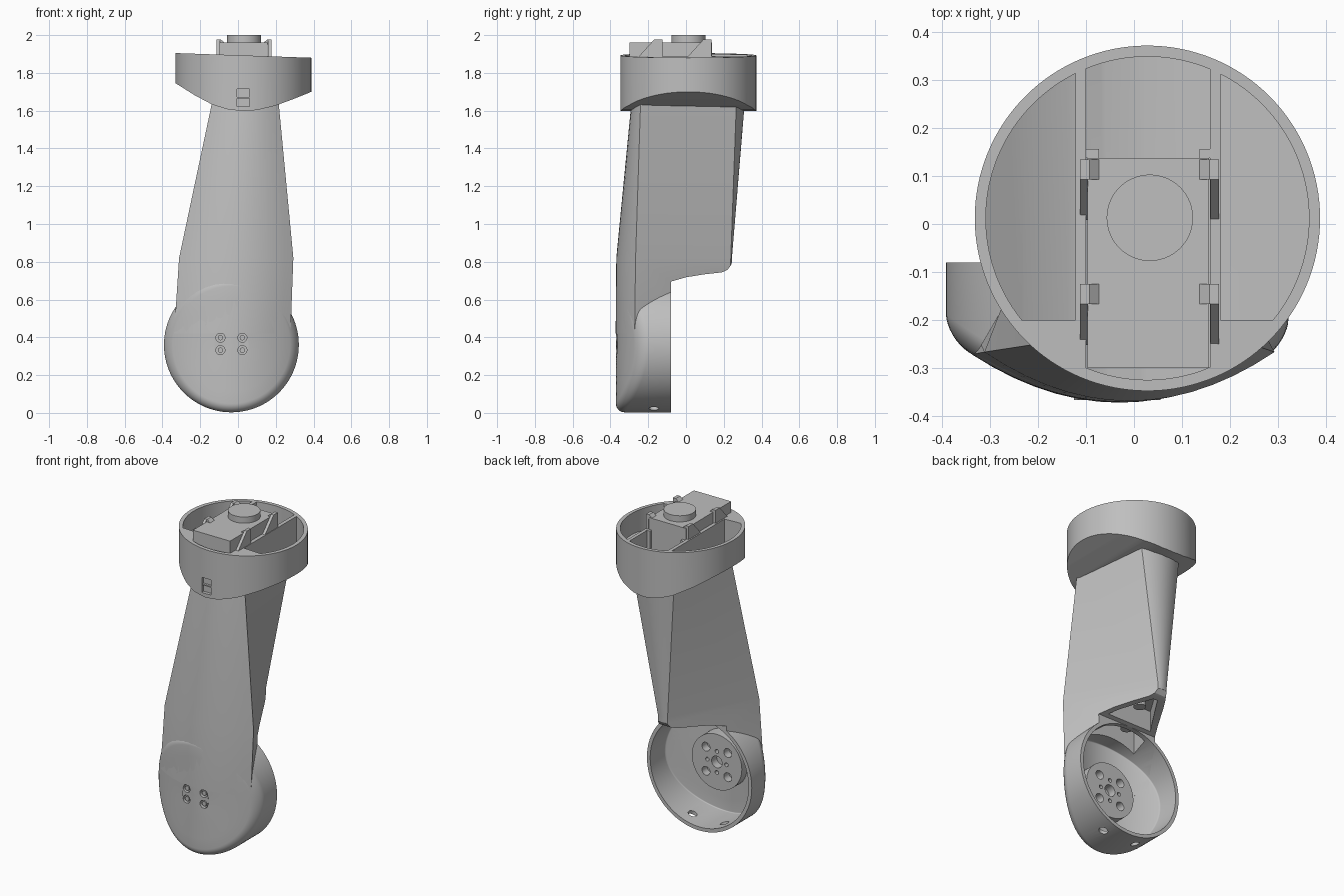
import bpy, bmesh
from math import sin, cos, pi, radians

cube = bpy.data.objects.get("Cube")
if cube:
    bpy.data.objects.remove(cube)

grey = bpy.data.materials.new("light_grey_plastic")
grey.use_nodes = True
grey.diffuse_color = (0.52, 0.52, 0.52, 1)
grey.node_tree.nodes["Principled BSDF"].inputs["Base Color"].default_value = (0.52, 0.52, 0.52, 1)


def loft(name, rings):
    """Closed solid skinned through rings of equal point count."""
    bm = bmesh.new()
    loops = [[bm.verts.new(p) for p in ring] for ring in rings]
    n = len(loops[0])
    for a, b in zip(loops, loops[1:]):
        for i in range(n):
            j = (i + 1) % n
            bm.faces.new((a[i], a[j], b[j], b[i]))
    bm.faces.new(loops[0])
    bm.faces.new(loops[-1])
    bmesh.ops.recalc_face_normals(bm, faces=bm.faces)
    mesh = bpy.data.meshes.new(name)
    bm.to_mesh(mesh)
    bm.free()
    mesh.materials.append(grey)
    ob = bpy.data.objects.new(name, mesh)
    bpy.context.collection.objects.link(ob)
    return ob


def prism(name, pts, axis, lo, hi):
    """Flat outline extruded along an axis."""
    place = {"x": lambda p, h: (h, p[0], p[1]),
             "y": lambda p, h: (p[0], h, p[1]),
             "z": lambda p, h: (p[0], p[1], h)}[axis]
    return loft(name, [[place(p, h) for p in pts] for h in (lo, hi)])


def box(name, x0, x1, y0, y1, z0, z1):
    return prism(name, [(x0, y0), (x1, y0), (x1, y1), (x0, y1)], "z", z0, z1)


def circle(cx, cy, r, n=72):
    return [(cx + r * cos(2 * pi * i / n), cy + r * sin(2 * pi * i / n)) for i in range(n)]


def boolean(target, tool, op="DIFFERENCE", keep=False):
    mod = target.modifiers.new("cut", "BOOLEAN")
    mod.operation, mod.object, mod.solver = op, tool, "EXACT"
    bpy.context.view_layer.objects.active = target
    bpy.ops.object.modifier_apply(modifier=mod.name)
    if not keep:
        bpy.data.objects.remove(tool)


# Arm: curved front, flat sides, back narrowing to a thin edge at the bottom
def section(z, front, back, steps=14):
    def arc(a, b, edge, mid):
        out = []
        for i in range(steps + 1):
            t = 2 * i / steps - 1
            out.append((a + (b - a) * (t + 1) / 2, edge + (mid - edge) * (1 - t * t), z))
        return out
    return arc(*front) + arc(*back)


arm = loft("arm", [
    section(1.655, (-0.135, 0.214, -0.24, -0.288), (0.173, -0.105, 0.267, 0.312)),
    section(0.82, (-0.312, 0.293, -0.267, -0.369), (0.025, -0.04, 0.237, 0.243)),
    section(0.42, (-0.338, 0.278, -0.272, -0.3725), (0.02, -0.03, 0.225, 0.23))])
underside = [(-0.08, 0.3), (-0.08, 0.695), (0, 0.718), (0.1, 0.734), (0.19, 0.744),
             (0.22, 0.757), (0.24, 0.785), (0.5, 0.8), (0.5, 0.3)]
boolean(arm, prism("trim", underside, "x", -0.6, 0.6))
boolean(arm, prism("back_recess", [(-0.165, -0.055), (0.14, -0.055), (0.01, 0.18), (-0.02, 0.18)],
                   "z", 0.6, 0.83))

# Lower joint shell: round cup whose front follows the arm's curve
JX, JZ = -0.035, 0.36


def joint_rings(radius, fillet, offset, back):
    spec = [(r * (radius - fillet), 0) for r in (0.05, 0.3, 0.55, 0.8)]
    for i in range(9):
        t = pi / 2 * i / 8
        spec.append((radius - fillet + fillet * sin(t), fillet * (1 - cos(t))))
    rings = []
    for r, dy in spec:
        rings.append([(x, -0.371 + offset + dy + 0.098 * ((x + 0.028) / 0.308) ** 2, z)
                      for x, z in circle(JX, JZ, r, 96)])
    rings.append([(x, back, z) for x, z in circle(JX, JZ, radius, 96)])
    return rings


joint = loft("joint_shell", joint_rings(0.357, 0.046, 0, -0.08))
boolean(joint, prism("front_pad", circle(JX, JZ, 0.09), "y", -0.3665, -0.345), "UNION")
cavity = loft("cavity", joint_rings(0.335, 0.006, 0.035, 0.1))
boolean(arm, cavity, keep=True)
boolean(joint, cavity)

# Opening from the joint up into the arm, with screw bosses inside
opening = prism("front_recess", [(-0.2, -0.24), (0.16, -0.24), (0.13, -0.11), (-0.17, -0.11)],
                "z", 0.56, 0.83)
boolean(arm, opening, keep=True)
boolean(joint, opening)
for i, (x, y, z) in enumerate([(0.0, 0.05, 0.752), (-0.09, -0.17, 0.74), (0.06, -0.17, 0.74)]):
    prism(f"recess_boss_{i}", circle(x, y, 0.035, 32), "z", z, 0.84)

# Holes through the lower wall and screw holes in the front
for a in (-19, 19):
    s, c = sin(radians(a)), cos(radians(a))
    rings = [[(JX + s * d + c * u, -0.17 + v, JZ - c * d + s * u) for u, v in circle(0, 0, 0.026, 24)]
             for d in (0.28, 0.42)]
    boolean(joint, loft("wall_hole", rings))
for sx in (-1, 1):
    for sz in (-1, 1):
        x, z = JX + 0.058 * sx, JZ + 0.005 + 0.033 * sz
        boolean(joint, prism("screw_hole", circle(x, z, 0.024, 24), "y", -0.45, -0.347))
        prism(f"screw_{sx}_{sz}", circle(x, z, 0.014, 20), "y", -0.362, -0.34)

# Round horn plate inside the joint
horn = prism("horn_plate", circle(JX, JZ, 0.17), "y", -0.336, -0.25)
holes = [(0, 0, 0.036)]
for k in range(4):
    a = pi / 4 + k * pi / 2
    holes += [(0.105 * cos(a), 0.105 * sin(a), 0.027),
              (0.065 * cos(a + pi / 4), 0.065 * sin(a + pi / 4), 0.012)]
for x, z, r in holes:
    boolean(horn, prism("horn_hole", circle(JX + x, JZ + z, r, 24), "y", -0.30, -0.2))

# Upper cup: round wall with a sloping rim and a saddle-shaped underside
CX, CY = 0.028, 0.012
saddle = [(-0.42, 1.8), (-0.33, 1.745), (-0.23, 1.682), (-0.14, 1.634), (-0.06, 1.608), (0.02, 1.598),
          (0.1, 1.603), (0.2, 1.627), (0.3, 1.664), (0.45, 1.725)]
cup = prism("cup", circle(CX, CY, 0.36, 128), "z", 1.5, 2.0)
boolean(cup, prism("cup_profile", saddle + [(0.45, 1.878), (-0.42, 1.908)], "y", -0.6, 0.6),
        "INTERSECT")
raised = [(x, z + 0.06) for x, z in saddle] + [(0.45, 2.2), (-0.42, 2.2)]
for x0, x1, y0 in [(-0.5, -0.122, -0.2), (-0.1, 0.158, -0.5), (0.18, 0.6, -0.2)]:
    pocket = prism("pocket", circle(CX, CY, 0.337, 128), "z", 1.5, 2.1)
    boolean(pocket, prism("pocket_floor", raised, "y", -0.7, 0.7), "INTERSECT")
    boolean(pocket, box("pocket_limit", x0, x1, y0, 0.6, 1.4, 2.3), "INTERSECT")
    boolean(cup, pocket)

# Small port in the cup front
boolean(cup, box("port", -0.004, 0.06, -0.45, -0.328, 1.622, 1.715))
box("port_bar", -0.004, 0.06, -0.342, -0.326, 1.665, 1.672)

# Motor block with output disc
box("motor_block", -0.097, 0.156, -0.3, 0.138, 1.65, 1.962)
prism("output_disc", circle(0.033, 0.013, 0.09), "z", 1.95, 2.0)

# Clips holding the motor, mirrored across the block
MID = 0.032
for side in (-1, 1):
    def span(a, b):
        return sorted((MID + side * a, MID + side * b))

    for y in (-0.252, 0.008):
        tag = f"{'left' if side > 0 else 'right'}_{'front' if y < 0 else 'back'}"
        prism(f"clip_{tag}", [(y, 1.87), (y, 1.885), (y + 0.085, 1.978), (y + 0.127, 1.978),
                              (y + 0.127, 1.87)], "x", *span(0.128, 0.145))
        # Wedge-shaped hook reaching over the block
        a, b = MID + side * 0.144, MID + side * 0.1
        prism(f"clip_hook_{tag}", [(a, 1.95), (a, 1.978), (MID + side * 0.125, 1.978), (b, 1.958),
                                   (b, 1.95)], "y", y + 0.085, y + 0.127)
    box(f"stop_{side}", *span(0.105, 0.132), 0.138, 0.156, 1.65, 1.89)

# Smooth curved surfaces, keep edges sharp
bpy.ops.object.select_all(action="DESELECT")
for ob in bpy.context.scene.objects:
    if ob.type == "MESH" and ob.data.materials and ob.data.materials[0] == grey:
        ob.select_set(True)
        bpy.context.view_layer.objects.active = ob
bpy.ops.object.shade_smooth_by_angle(angle=radians(25))
